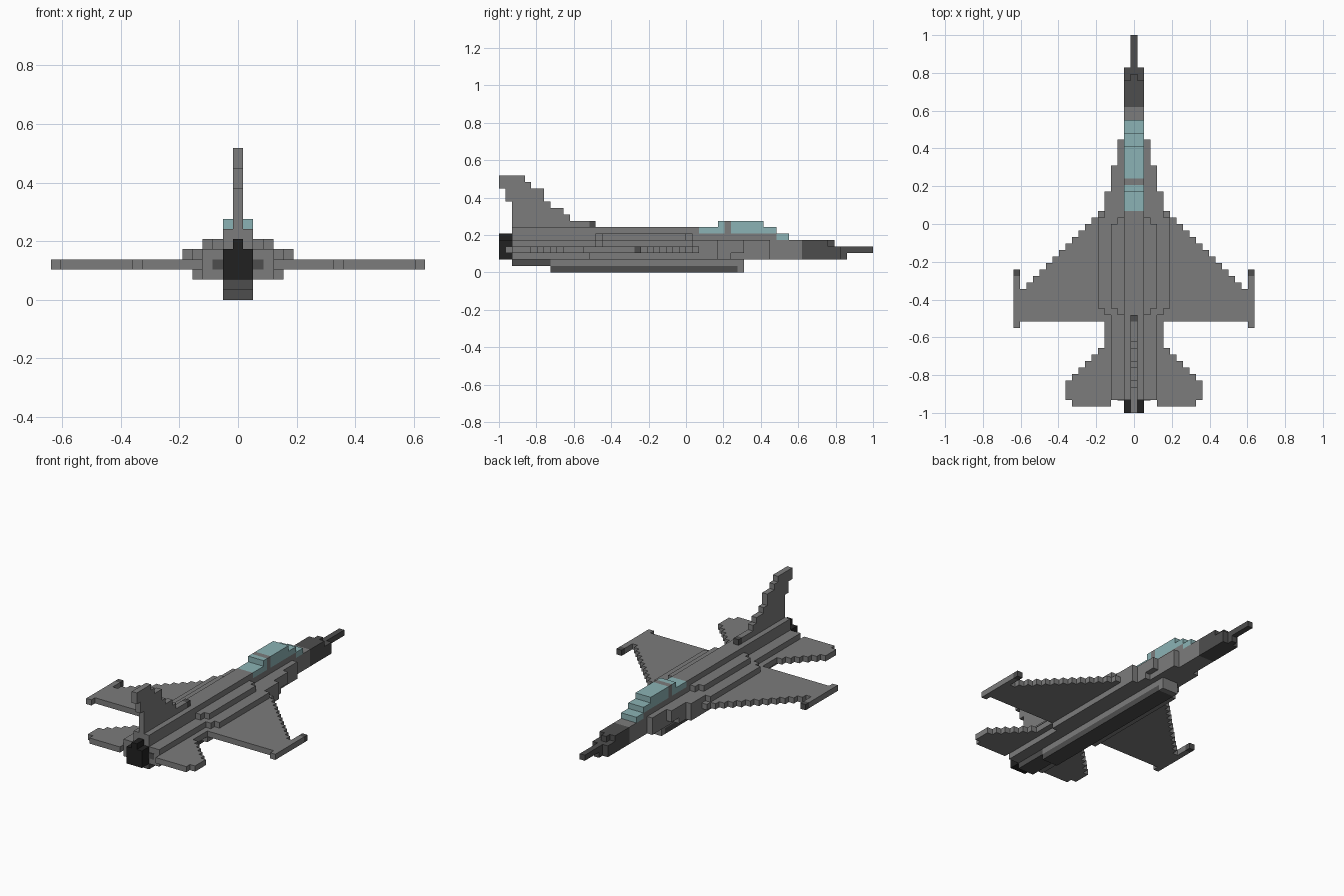
import bpy, bmesh, math
from mathutils import Vector

old = bpy.data.objects.get("Cube")
if old:
    bpy.data.objects.remove(old, do_unlink=True)

V = 2 / 58          # edge of one building block
cells = {}          # (i, j, k) block -> part name


def material(name, rgb):
    m = bpy.data.materials.new(name)
    m.use_nodes = True
    m.diffuse_color = (*rgb, 1)
    bsdf = m.node_tree.nodes["Principled BSDF"]
    bsdf.inputs["Base Color"].default_value = (*rgb, 1)
    bsdf.inputs["Roughness"].default_value = 0.8
    return m


GREY = material("mid grey", (0.2, 0.2, 0.2))
DARK = material("dark grey", (0.076, 0.076, 0.076))
BLACK = material("black", (0.015, 0.015, 0.015))
GLASS = material("pale teal glass", (0.26, 0.45, 0.46))


def fill(part, out, j0, j1, k0, k1, inner=0):
    """Mirrored block run: inner <= |i| <= out, j0 <= j < j1, k0 <= k < k1."""
    for i in range(-out, out + 1):
        if abs(i) >= inner:
            for j in range(j0, j1):
                for k in range(k0, k1):
                    cells[i, j, k] = part


# Fuselage: spine, then shoulders that step inward toward the nose
fill("fuselage", 1, 2, 47, 2, 5)
fill("fuselage", 1, 2, 43, 5, 6)
fill("fuselage", 1, 2, 31, 6, 7)
fill("fuselage", 2, 2, 42, 2, 5)
fill("fuselage", 3, 2, 38, 3, 5)
fill("fuselage", 3, 2, 36, 2, 3)
fill("fuselage", 4, 14, 34, 2, 3)
fill("fuselage", 4, 2, 34, 3, 4)
fill("fuselage", 4, 15, 34, 4, 5)
fill("fuselage", 5, 16, 30, 4, 5)
fill("fuselage", 2, 15, 30, 5, 6)
fill("fuselage", 3, 16, 29, 5, 6)

# Air intake under the fuselage with its dark keel
fill("intake", 1, 2, 38, 1, 2)
fill("intake", 1, 37, 38, 0, 1)
fill("keel", 1, 8, 37, 0, 1)
fill("keel", 1, 2, 8, 1, 2)

# Nose cone and probe
fill("nose", 1, 47, 51, 4, 5)
fill("nose", 0, 51, 52, 4, 5)
fill("nose", 1, 47, 53, 2, 4)
fill("nose", 0, 53, 54, 2, 3)
fill("probe", 0, 53, 58, 3, 4)

# Canopy with a frame behind the windscreen
fill("canopy", 1, 43, 45, 5, 6)
fill("canopy", 1, 31, 43, 6, 7)
fill("canopy", 1, 34, 41, 7, 8)
fill("canopy_frame", 1, 35, 36, 6, 8)

# Stepped wings with tip rails
for j in range(14, 31):
    fill("wings", min(17, 17 - (j - 18)), j, j + 1, 3, 4, inner=5)
fill("wing_tip_rails", 18, 13, 21, 3, 4, inner=18)
fill("wing_tip_noses", 18, 21, 22, 3, 4, inner=18)

# Stepped tailplanes
for j in range(2, 10):
    fill("tailplanes", min(10, 14 - j), j, j + 1, 3, 4, inner=4)
fill("tailplanes", 9, 1, 2, 3, 4, inner=4)

# Tail fin: start and end of each layer, from the root up
fin = [(2, 14), (2, 11), (2, 10), (2, 8), (1, 7), (1, 7), (0, 5), (0, 4)]
for k, (a, b) in enumerate(fin, 7):
    fill("tail_fin", 0, a, b, k, k + 1)
fill("fin_root_tip", 0, 14, 15, 7, 8)

# Engine nozzle
fill("nozzle", 1, 0, 2, 2, 5)
fill("nozzle", 0, 0, 2, 5, 6)

COLOURS = {
    "keel": DARK, "nose": DARK, "probe": DARK, "wing_tip_noses": DARK,
    "fin_root_tip": DARK, "nozzle": BLACK, "canopy": GLASS,
}


def build(part):
    """Make the outer skin of one part, leaving out faces hidden by blocks."""
    bm = bmesh.new()
    for cell in [c for c, p in cells.items() if p == part]:
        centre = Vector((cell[0], cell[1] + 0.5, cell[2] + 0.5)) * V
        centre.y -= 1
        for axis in range(3):
            for sign in (-1, 1):
                near = list(cell)
                near[axis] += sign
                if tuple(near) in cells:
                    continue
                n, u = Vector(), Vector()
                n[axis] = sign
                u[(axis + 1) % 3] = 1
                w = n.cross(u)
                corners = [n + u + w, n - u + w, n - u - w, n + u - w]
                bm.faces.new([bm.verts.new(centre + c * V / 2) for c in corners])
    bmesh.ops.remove_doubles(bm, verts=bm.verts, dist=V / 50)
    bmesh.ops.dissolve_limit(bm, angle_limit=math.radians(1),
                             verts=bm.verts, edges=bm.edges)
    mesh = bpy.data.meshes.new(part)
    bm.to_mesh(mesh)
    bm.free()
    mesh.materials.append(COLOURS.get(part, GREY))
    bpy.context.collection.objects.link(bpy.data.objects.new(part, mesh))


for part in dict.fromkeys(cells.values()):
    build(part)

# Scorched plates beside the nozzle
for side, x in (("left", 2), ("right", -2)):
    bpy.ops.mesh.primitive_cube_add(size=1, location=(x * V, -1 + 2 * V - 0.002, 3.5 * V))
    plate = bpy.context.object
    plate.name = side + "_scorch_plate"
    plate.scale = (V, 0.004, V)
    plate.data.materials.append(DARK)
